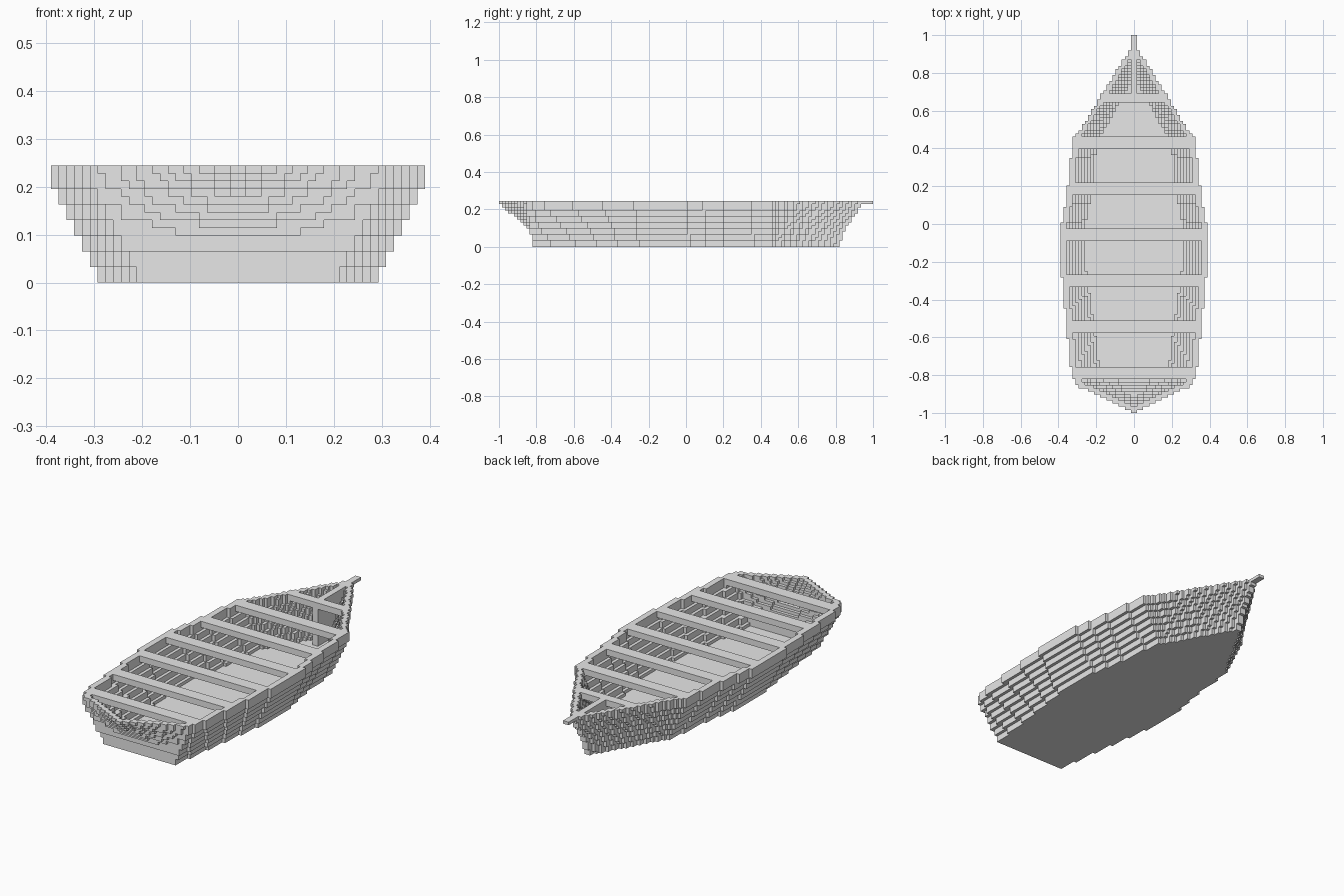
import bpy
import bmesh

if "Cube" in bpy.data.objects:
    bpy.data.objects.remove(bpy.data.objects["Cube"], do_unlink=True)

ROWS, HALF, LAYERS = 123, 24, 15
P = 2 / ROWS                      # block size
BOW = 0.47                        # where the bow taper starts

grey = bpy.data.materials.new("plain_grey")
grey.use_nodes = True
grey.diffuse_color = (0.8, 0.8, 0.8, 1)
grey.node_tree.nodes["Principled BSDF"].inputs["Base Color"].default_value = (0.8, 0.8, 0.8, 1)

# Half-widths along the boat: (y, bottom, top)
PROFILE = [(-0.85, 0.20, 0.31), (-0.75, 0.215, 0.335), (-0.5, 0.25, 0.36),
           (-0.2, 0.293, 0.39), (-0.03, 0.293, 0.39), (0.1, 0.27, 0.365),
           (0.28, 0.24, 0.338), (BOW, 0.23, 0.325)]
# Bow stem: (height, y)
STEM = [(0, 0.82), (0.04, 0.83), (0.11, 0.86), (0.17, 0.90), (0.245, 0.95)]


def interp(points, v, col=1):
    if v <= points[0][0]:
        return points[0][col]
    for a, b in zip(points, points[1:]):
        if v <= b[0]:
            return a[col] + (b[col] - a[col]) * (v - a[0]) / (b[0] - a[0])
    return points[-1][col]


def half_width(y, k):
    flare = min(6, k // 2) / 6
    low, high = interp(PROFILE, y, 1), interp(PROFILE, y, 2)
    w = low + (high - low) * flare
    if y > BOW:
        tip = interp(STEM, (k + 0.5) * P)
        w = (w - 2 * P) * (tip - y) / (tip - BOW) + 0.01 if y < tip else 0
    return w


def stern_end(x, k):
    base = -0.82 - 0.03 * min(6, k // 2) / 6
    tip = -0.82 - 0.18 * max(0, k - 4) / 10
    return base + min(0, tip - base) * max(0, 1 - abs(x) / half_width(-0.85, k))


def solid(x, y, k):
    return abs(x) < half_width(y, k) and y > stern_end(x, k)


def centre(i, j):
    return (i + 0.5) * P, -1 + (j + 0.5) * P


def cavity(x, y, k):
    return k > 0 and solid(abs(x) + 2 * P, y, k) and y - 2 * P > stern_end(x, k)


# Corner offsets of the six block faces, keyed by the outward direction
FACES = {}
for axis in range(3):
    u, v = (axis + 1) % 3, (axis + 2) % 3
    for side in (0, 1):
        quad = []
        for a, b in ((0, 0), (1, 0), (1, 1), (0, 1)):
            c = [0, 0, 0]
            c[axis], c[u], c[v] = side, a, b
            quad.append(tuple(c))
        normal = [0, 0, 0]
        normal[axis] = 2 * side - 1
        FACES[tuple(normal)] = quad if side else quad[::-1]


def block_part(name, cells, everything):
    """Mesh the outer faces of a set of blocks and merge the flat areas."""
    bm = bmesh.new()
    verts = {}
    for cell in sorted(cells):
        for n, quad in FACES.items():
            if tuple(c + d for c, d in zip(cell, n)) in everything:
                continue
            ring = []
            for q in quad:
                key = tuple(c + d for c, d in zip(cell, q))
                if key not in verts:
                    verts[key] = bm.verts.new((key[0] * P, key[1] * P - 1, key[2] * P))
                ring.append(verts[key])
            bm.faces.new(ring)
    bmesh.ops.dissolve_limit(bm, angle_limit=0.01, verts=bm.verts[:],
                             edges=bm.edges[:], use_dissolve_boundaries=False)
    mesh = bpy.data.meshes.new(name)
    bm.to_mesh(mesh)
    bm.free()
    mesh.materials.append(grey)
    bpy.context.collection.objects.link(bpy.data.objects.new(name, mesh))


# Hull shell, and the space inside it
hull, inside = set(), set()
for k in range(LAYERS):
    for j in range(ROWS):
        for i in range(-HALF, HALF):
            x, y = centre(i, j)
            if solid(x, y, k):
                (inside if cavity(x, y, k) else hull).add((i, j, k))

parts = {"hull": hull}

# Cross beams level with the rim
for n in range(7):
    first = 11 + 15 * n
    last = first + (3 if n == 6 else 4)
    parts[f"cross_beam_{n + 1}"] = {c for c in inside if first <= c[1] < last and c[2] >= LAYERS - 2}

# Upright centre plate in the bow, and the nose sticking out at the top
taken = set().union(*parts.values())
parts["bow_plate"] = {c for c in inside - taken if c[1] >= 101 and c[0] in (-1, 0)}
parts["bow_nose"] = {(i, j, LAYERS - 1) for i in (-1, 0) for j in range(115, ROWS)} - hull - inside

everything = set().union(*parts.values())
for name, cells in parts.items():
    block_part(name, cells, everything)
